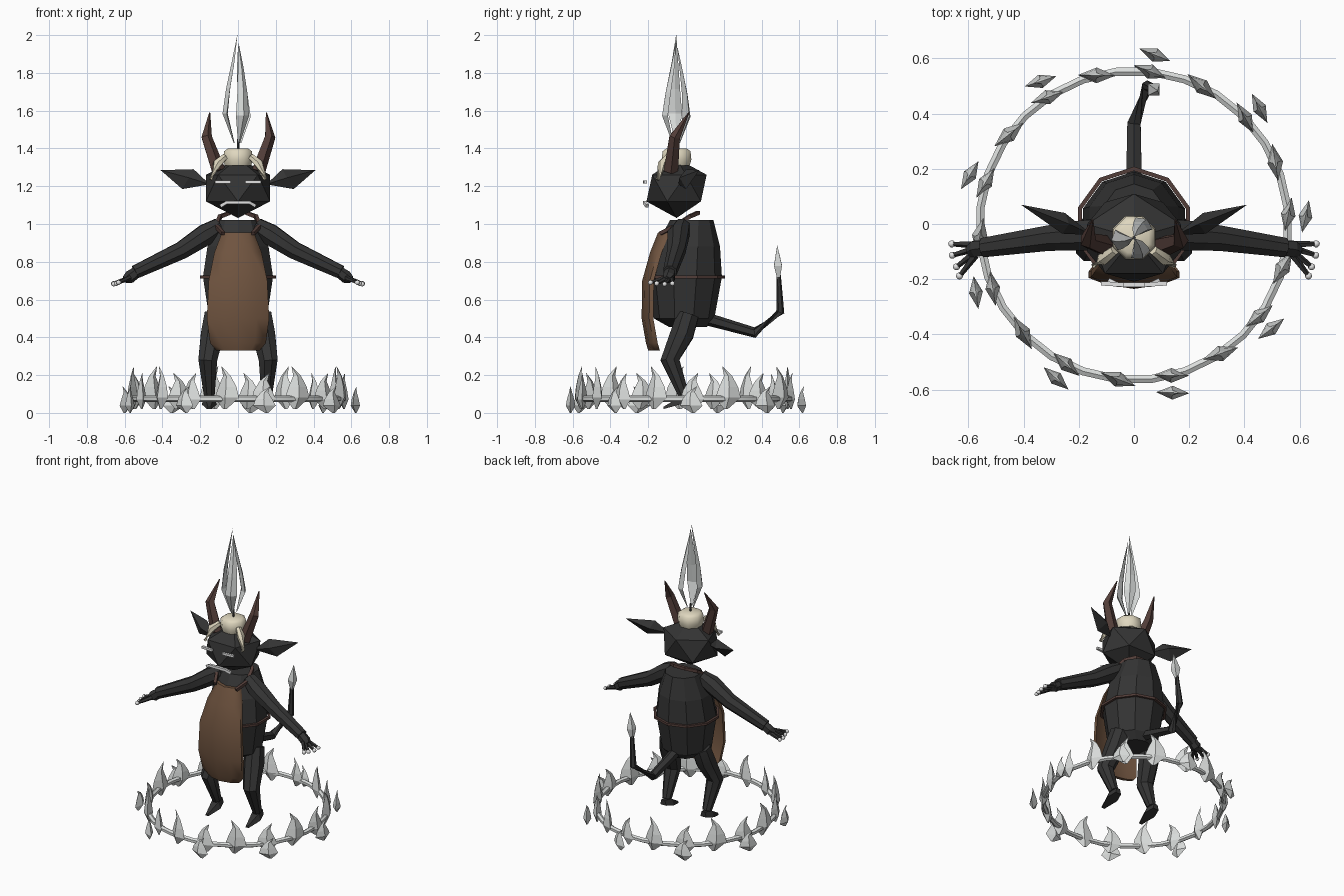
import bpy, bmesh, math
from mathutils import Vector, Matrix

if "Cube" in bpy.data.objects:
    bpy.data.objects.remove(bpy.data.objects["Cube"])


def material(name, rgb):
    m = bpy.data.materials.new(name)
    m.diffuse_color = (*rgb, 1)
    m.use_nodes = True
    m.node_tree.nodes["Principled BSDF"].inputs["Base Color"].default_value = m.diffuse_color
    return m


DARK = material("charcoal", (0.034, 0.034, 0.034))
GREY = material("pale_grey", (0.70, 0.72, 0.71))
BROWN = material("leather_brown", (0.16, 0.088, 0.05))
HORN = material("dark_brown", (0.085, 0.047, 0.04))
CREAM = material("wax_cream", (0.74, 0.68, 0.52))
WHITE = material("white", (0.78, 0.78, 0.78))


def finish(name, bm, mat, smooth=None):
    bmesh.ops.recalc_face_normals(bm, faces=bm.faces)
    me = bpy.data.meshes.new(name)
    bm.to_mesh(me)
    bm.free()
    me.materials.append(mat)
    ob = bpy.data.objects.new(name, me)
    bpy.context.collection.objects.link(ob)
    if smooth:
        bpy.context.view_layer.objects.active = ob
        ob.select_set(True)
        bpy.ops.object.shade_smooth_by_angle(angle=math.radians(smooth))
        ob.select_set(False)
    return ob


def skin(bm, rings, closed=False):
    """Bridge equal-length rings of points, capping the ends when open."""
    vs = [[bm.verts.new(p) for p in r] for r in rings]
    n = len(vs[0])
    for a, b in zip(vs, vs[1:] + vs[:1] if closed else vs[1:]):
        for i in range(n):
            j = (i + 1) % n
            bm.faces.new((a[i], a[j], b[j], b[i]))
    if not closed:
        bm.faces.new(vs[0])
        bm.faces.new(vs[-1])


def tube(bm, pts, radii, sides=8, closed=False):
    pts = [Vector(p) for p in pts]
    n, rings = len(pts), []
    for i, p in enumerate(pts):
        a = pts[i - 1] if i or closed else p
        b = pts[(i + 1) % n] if i < n - 1 or closed else p
        t = (b - a).normalized()
        ref = Vector((0, 0, 1)) if abs(t.z) < 0.8 else Vector((0, 1, 0))
        u = t.cross(ref).normalized()
        v = u.cross(t)
        r = radii[i] if isinstance(radii, (list, tuple)) else radii
        rings.append([p + r * (u * math.cos(k) + v * math.sin(k))
                      for k in (math.tau * (s + .5) / sides for s in range(sides))])
    skin(bm, rings, closed)


def both(name, pts, radii, mat, sides=8, smooth=None):
    """Left and right copies of a limb mirrored in x."""
    for s, side in ((1, "right"), (-1, "left")):
        bm = bmesh.new()
        tube(bm, [(s * x, y, z) for x, y, z in pts], radii, sides)
        finish(f"{side}_{name}", bm, mat, smooth)


def ellipse(cy, z, r, n=10, turn=0.5):
    return [(r * math.cos(math.tau * (i + turn) / n),
             cy + r * math.sin(math.tau * (i + turn) / n), z) for i in range(n)]


def ball(bm, loc, scale, sub=1, turn=90):
    m = (Matrix.Translation(loc) @ Matrix.Diagonal((*scale, 1))
         @ Matrix.Rotation(math.radians(turn), 4, 'Z'))
    bmesh.ops.create_icosphere(bm, subdivisions=sub, radius=1, matrix=m)


# Barrel body
bm = bmesh.new()
skin(bm, [ellipse(.01, .455, .10), ellipse(-.01, .5, .16), ellipse(-.005, .72, .195),
          ellipse(.01, .88, .17), ellipse(.03, 1.02, .115)])
finish("body", bm, DARK)

# Head, ears and horns
bm = bmesh.new()
ball(bm, (0, -.05, 1.19), (.2, .178, .158))
finish("head", bm, DARK)
for s, side in ((1, "right"), (-1, "left")):
    bm = bmesh.new()
    rim = [bm.verts.new((s * x, y, z)) for x, y, z in
           ((.15, -.04, 1.21), (.235, .0, 1.29), (.41, .07, 1.285), (.295, .0, 1.185))]
    for c in ((.26, -.035, 1.245), (.25, .04, 1.245)):
        mid = bm.verts.new((s * c[0], c[1], c[2]))
        for i in range(4):
            bm.faces.new((rim[i], rim[(i + 1) % 4], mid))
    finish(side + "_ear", bm, DARK)
both("horn", [(.105, -.08, 1.28), (.168, -.06, 1.46), (.15, .015, 1.59)],
     [.04, .03, .003], HORN, 5)

# Eyes and mouth strips standing just before the face
for s, side in ((1, "right"), (-1, "left")):
    bm = bmesh.new()
    tube(bm, [(s * .038, -.22, 1.222), (s * .12, -.215, 1.222)], .011, 4)
    finish(side + "_eye", bm, WHITE)
bm = bmesh.new()
tube(bm, [(-.09, -.205, 1.095), (-.06, -.22, 1.114), (.06, -.22, 1.114), (.09, -.205, 1.095)],
     .012, 4)
finish("mouth", bm, WHITE)

# Wax cap with two drips and a wick
bm = bmesh.new()
skin(bm, [ellipse(-.05, 1.31, .075, 8), ellipse(-.05, 1.34, .085, 8),
          ellipse(-.05, 1.385, .08, 8), ellipse(-.05, 1.40, .058, 8)])
finish("wax_cap", bm, CREAM, 50)
both("wax_drip", [(.07, -.095, 1.355), (.11, -.125, 1.32), (.145, -.15, 1.235)],
     [.018, .025, .01], CREAM, 6, 50)
bm = bmesh.new()
tube(bm, [(0, -.05, 1.39), (0, -.05, 1.45)], .007, 5)
finish("wick", bm, DARK)

# Crowning flame made of three curved blades
for k, (deg, top) in enumerate(((180, 2.0), (-75, 1.96), (48, 1.94))):
    bm, rings = bmesh.new(), []
    for t, r, w in ((0, .02, .006), (.27, .064, .037), (.5, .05, .03),
                    (.75, .026, .018), (1, .004, .001)):
        a = math.radians(deg + 25 * t)
        out, tan = Vector((math.cos(a), math.sin(a), 0)), Vector((-math.sin(a), math.cos(a), 0))
        c = Vector((0, -.05, 1.43 + t * (top - 1.43))) + out * r
        rings.append([c + tan * w, c + out * w * .5, c - tan * w, c - out * w * .25])
    skin(bm, rings)
    finish(f"crown_flame_{k + 1}", bm, GREY)

# Arms, hands and clawed fingers
both("arm", [(.10, -.02, .99), (.17, -.04, .945), (.30, -.05, .86), (.545, -.085, .745)],
     [.045, .06, .05, .038], DARK, 8, 35)
both("hand", [(.53, -.085, .75), (.575, -.09, .718), (.60, -.1, .705)], [.03, .034, .02], DARK, 6)
TIPS = [(.66, -.072, .685), (.658, -.113, .682), (.643, -.155, .685), (.632, -.188, .69)]
for i, tip in enumerate(TIPS):
    both(f"finger_{i + 1}", [(.575, -.075 - .013 * i, .715), tip], [.014, .009], DARK, 5)
for s, side in ((1, "right"), (-1, "left")):
    bm = bmesh.new()
    for x, y, z in TIPS:
        ball(bm, (s * x, y, z), (.013,) * 3, 2)
    finish(side + "_claws", bm, WHITE, 60)

# Legs and wedge feet
both("leg", [(.12, .01, .52), (.135, -.02, .42), (.16, -.085, .28), (.152, -.01, .09)],
     [.062, .066, .054, .03], DARK, 8, 35)
for s, side in ((1, "right"), (-1, "left")):
    bm = bmesh.new()
    skin(bm, [[(s * (.152 + w), y, lo), (s * (.152 - w), y, lo), (s * (.152 - w * .6), y, hi),
               (s * (.152 + w * .6), y, hi)]
              for y, w, lo, hi in ((.03, .022, .06, .095), (-.03, .04, .045, .085),
                                   (-.12, .012, .02, .032))])
    finish(side + "_foot", bm, DARK)

# Tail with a flame tip
bm = bmesh.new()
tube(bm, [(0, .1, .5), (0, .365, .425), (.05, .5, .535), (.065, .49, .73)],
     [.034, .028, .022, .012], 6)
finish("tail", bm, DARK)
bm = bmesh.new()
tube(bm, [(.065, .49, .71), (.072, .487, .78), (.085, .483, .885)], [.01, .03, .001], 4)
finish("tail_flame", bm, GREY)

# Curved leather apron
bm, rings = bmesh.new(), []
for z, y, w in ((.955, -.148, .085), (.85, -.19, .125), (.70, -.232, .155), (.5, -.235, .165),
                (.37, -.212, .148), (.33, -.2, .115)):
    us = [-1, -.6, 0, .6, 1]
    front = [(u * w, y + .04 * u * u, z) for u in us]
    rings.append(front + [(x, yy + .022, zz) for x, yy, zz in reversed(front)])
skin(bm, rings)
finish("apron", bm, BROWN, 60)

# Belt and neck strap
bm = bmesh.new()
tube(bm, ellipse(-.005, .72, .205), .011, 4, True)
finish("belt", bm, HORN)
bm = bmesh.new()
tube(bm, [(.08, -.135, .95), (.115, -.06, .99), (.095, .02, 1.04), (.04, .065, 1.06),
          (-.04, .065, 1.06), (-.095, .02, 1.04), (-.115, -.06, .99), (-.08, -.135, .95)], .014, 4)
finish("neck_strap", bm, HORN)

# Ground ring
bm = bmesh.new()
tube(bm, ellipse(-.005, .075, .56, 28), .017, 6, True)
finish("ground_ring", bm, GREY, 45)


def ring_flame(bm, deg, r, z0, h, w, lean):
    """Leaf flame, wide along the ring and twisted a little from it."""
    a = math.radians(deg)
    b = a + math.radians(90 - 15)
    c = Vector((r * math.cos(a), r * math.sin(a) - .005, z0))
    u, v = Vector((math.cos(b), math.sin(b), 0)), Vector((-math.sin(b), math.cos(b), 0))
    rings = []
    for t, k, sh in ((0, .15, .4), (.27, 1, 0), (.52, .75, -.1), (.78, .32, 0), (1, .02, 1)):
        p = c + Vector((0, 0, t * h)) + u * sh * lean
        rings.append([p + u * w * k, p + v * w * k * .42, p - u * w * k, p - v * w * k * .42])
    skin(bm, rings)


# Ring flames: nine groups of two tall and one low outer flame
bm = bmesh.new()
for k in range(9):
    g = 40 * k
    ring_flame(bm, g + 4, .56, .02, .19, .064, .03)
    ring_flame(bm, g + 24, .56, .02, .225, .068, -.03)
    ring_flame(bm, g + 3, .622, .0, .14, .06, .03)
finish("ring_flames", bm, GREY)
